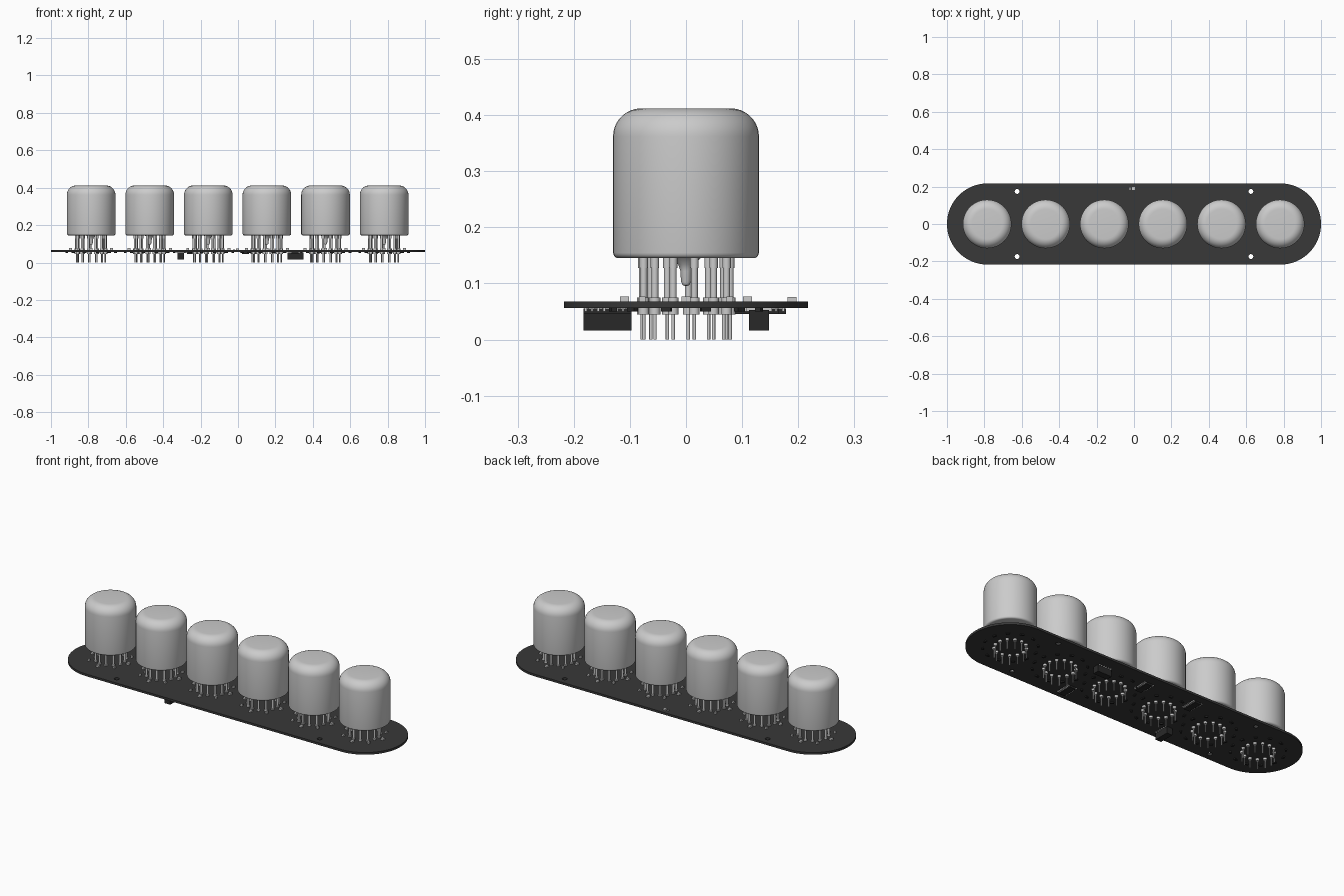
import bpy, bmesh, math
from mathutils import Matrix, Vector

if "Cube" in bpy.data.objects:
    bpy.data.objects.remove(bpy.data.objects["Cube"])


def material(name, v):
    m = bpy.data.materials.new(name)
    m.diffuse_color = (v, v, v, 1)
    m.use_nodes = True
    m.node_tree.nodes["Principled BSDF"].inputs["Base Color"].default_value = m.diffuse_color
    return m


DARK = material("dark_board", 0.04)
BLACK = material("black_plastic", 0.022)
TUBE_X = [-0.002 + 0.3133 * (i - 2.5) for i in range(6)]


def lathe(bm, profile, segs, cx=0, cy=0):
    """Revolve (radius, z) points around a vertical axis; radius 0 closes to a point."""
    rings = []
    for r, z in profile:
        if r < 1e-6:
            rings.append([bm.verts.new((cx, cy, z))] * segs)
        else:
            rings.append([bm.verts.new((cx + r * math.cos(2 * math.pi * k / segs),
                                        cy + r * math.sin(2 * math.pi * k / segs), z))
                          for k in range(segs)])
    for a, b in zip(rings, rings[1:]):
        for k in range(segs):
            n = (k + 1) % segs
            loop = list(dict.fromkeys([a[k], a[n], b[n], b[k]]))
            bm.faces.new(loop)


def box(bm, x, y, z0, z1, sx, sy, rot=0.0):
    m = (Matrix.Translation((x, y, (z0 + z1) / 2)) @ Matrix.Rotation(rot, 4, 'Z')
         @ Matrix.Diagonal((sx, sy, z1 - z0, 1)))
    bmesh.ops.create_cube(bm, size=1, matrix=m)


def finish(bm, name, mat=None, smooth=False):
    bmesh.ops.recalc_face_normals(bm, faces=bm.faces[:])
    me = bpy.data.meshes.new(name)
    bm.to_mesh(me)
    bm.free()
    if mat:
        me.materials.append(mat)
    ob = bpy.data.objects.new(name, me)
    bpy.context.collection.objects.link(ob)
    if smooth:
        bpy.ops.object.select_all(action='DESELECT')
        ob.select_set(True)
        bpy.context.view_layer.objects.active = ob
        bpy.ops.object.shade_smooth_by_angle(angle=math.radians(35))
    return ob


def repeat(ob):
    """Place the object at every tube position, sharing its mesh."""
    for i, x in enumerate(TUBE_X):
        o = ob if i == 0 else ob.copy()
        if i:
            bpy.context.collection.objects.link(o)
        o.name = f"{ob.data.name}_{i + 1}"
        o.location.x = x


# Circuit board: stadium outline with four mounting holes
cu = bpy.data.curves.new("circuit_board", 'CURVE')
cu.dimensions = '2D'
cu.fill_mode = 'BOTH'
cu.extrude = 0.006


def outline(pts):
    s = cu.splines.new('POLY')
    s.points.add(len(pts) - 1)
    for p, (x, y) in zip(s.points, pts):
        p.co = (x, y, 0, 1)
    s.use_cyclic_u = True


R = 0.217
N = 32
outline([(sx * (1 - R) + R * math.cos(a0 + math.pi * k / N), R * math.sin(a0 + math.pi * k / N))
         for sx, a0 in ((1, -math.pi / 2), (-1, math.pi / 2)) for k in range(N + 1)])
for hx in (-0.625, 0.625):
    for hy in (-0.174, 0.174):
        outline([(hx + 0.013 * math.cos(2 * math.pi * k / 20),
                  hy + 0.013 * math.sin(2 * math.pi * k / 20)) for k in range(20)])
board = bpy.data.objects.new("circuit_board", cu)
bpy.context.collection.objects.link(board)
board.location.z = 0.062
bpy.context.view_layer.objects.active = board
board.select_set(True)
bpy.ops.object.convert(target='MESH')
board.data.materials.clear()
board.data.materials.append(DARK)
bpy.ops.object.shade_smooth_by_angle(angle=math.radians(35))

# Glass tubes: rounded shoulder, small lower rim and a sealing tip underneath
arc = [(0.08 + 0.05 * math.cos(math.radians(t)), 0.362 + 0.05 * math.sin(math.radians(t)))
       for t in range(0, 91, 10)]
rim = [(0.120 + 0.010 * math.sin(math.radians(t)), 0.155 - 0.010 * math.cos(math.radians(t)))
       for t in range(0, 91, 22)]
tip = [(0, 0.095), (0.006, 0.097), (0.009, 0.104), (0.010, 0.122), (0.014, 0.134), (0.026, 0.145)]
bm = bmesh.new()
lathe(bm, tip + rim + arc + [(0, 0.412)], 48)
repeat(finish(bm, "glass_tube", None, True))

# Pins: thick lead above the board, collar sockets, thin tail below
bm = bmesh.new()
pin = [(0, 0), (0.003, 0), (0.003, 0.045), (0.0095, 0.045), (0.0095, 0.056), (0.0065, 0.056),
       (0.0065, 0.068), (0.0095, 0.068), (0.0095, 0.075), (0.0062, 0.075), (0.0062, 0.128),
       (0.0075, 0.128), (0.0075, 0.146), (0, 0.146)]
for k in range(13):
    a = 2 * math.pi * k / 13 + math.radians(94)
    lathe(bm, pin, 12, 0.079 * math.cos(a), 0.079 * math.sin(a))
repeat(finish(bm, "tube_pins", None, True))

# Lamps around each tube on the top of the board
bm = bmesh.new()
for k in range(8):
    a = math.pi * k / 4
    s = 0.016 if k % 2 == 0 else 0.012
    box(bm, 0.11 * math.cos(a), 0.11 * math.sin(a), 0.068, 0.077, s, s)
repeat(finish(bm, "tube_lamps"))

# Small parts around each tube below the board
bm = bmesh.new()
for k in range(12):
    a = 2 * math.pi * (k + 0.5) / 12
    box(bm, 0.135 * math.cos(a), 0.135 * math.sin(a), 0.050, 0.056, 0.010, 0.018, a)
repeat(finish(bm, "small_parts", BLACK))

# Sensor near the back edge
bm = bmesh.new()
box(bm, -0.003, 0.189, 0.068, 0.076, 0.016, 0.016)
box(bm, -0.022, 0.189, 0.068, 0.072, 0.006, 0.012)
finish(bm, "edge_sensor")

# Chips under the board, with a row of legs on both long sides
chips = bmesh.new()
legs = bmesh.new()
for cx, cy in ((0.305, -0.14), (0.04, 0.122), (-0.256, 0.135)):
    box(chips, cx, cy, 0.046, 0.055, 0.036, 0.086)
    for k in range(8):
        for s in (-1, 1):
            box(legs, cx + s * 0.022, cy - 0.0385 + 0.011 * k, 0.050, 0.056, 0.014, 0.004)
finish(chips, "control_chips", BLACK)
finish(legs, "chip_legs")

# Two connector blocks under the board
bm = bmesh.new()
box(bm, -0.307, -0.14, 0.016, 0.053, 0.034, 0.086)
finish(bm, "power_connector", BLACK)
bm = bmesh.new()
box(bm, 0.308, 0.13, 0.016, 0.053, 0.086, 0.035)
finish(bm, "signal_connector", BLACK)
bm = bmesh.new()
for k in range(6):
    box(bm, 0.273 + 0.014 * k, 0.13, 0.050, 0.056, 0.005, 0.046)
    box(bm, -0.307, -0.175 + 0.014 * k, 0.050, 0.056, 0.044, 0.005)
finish(bm, "connector_legs")
